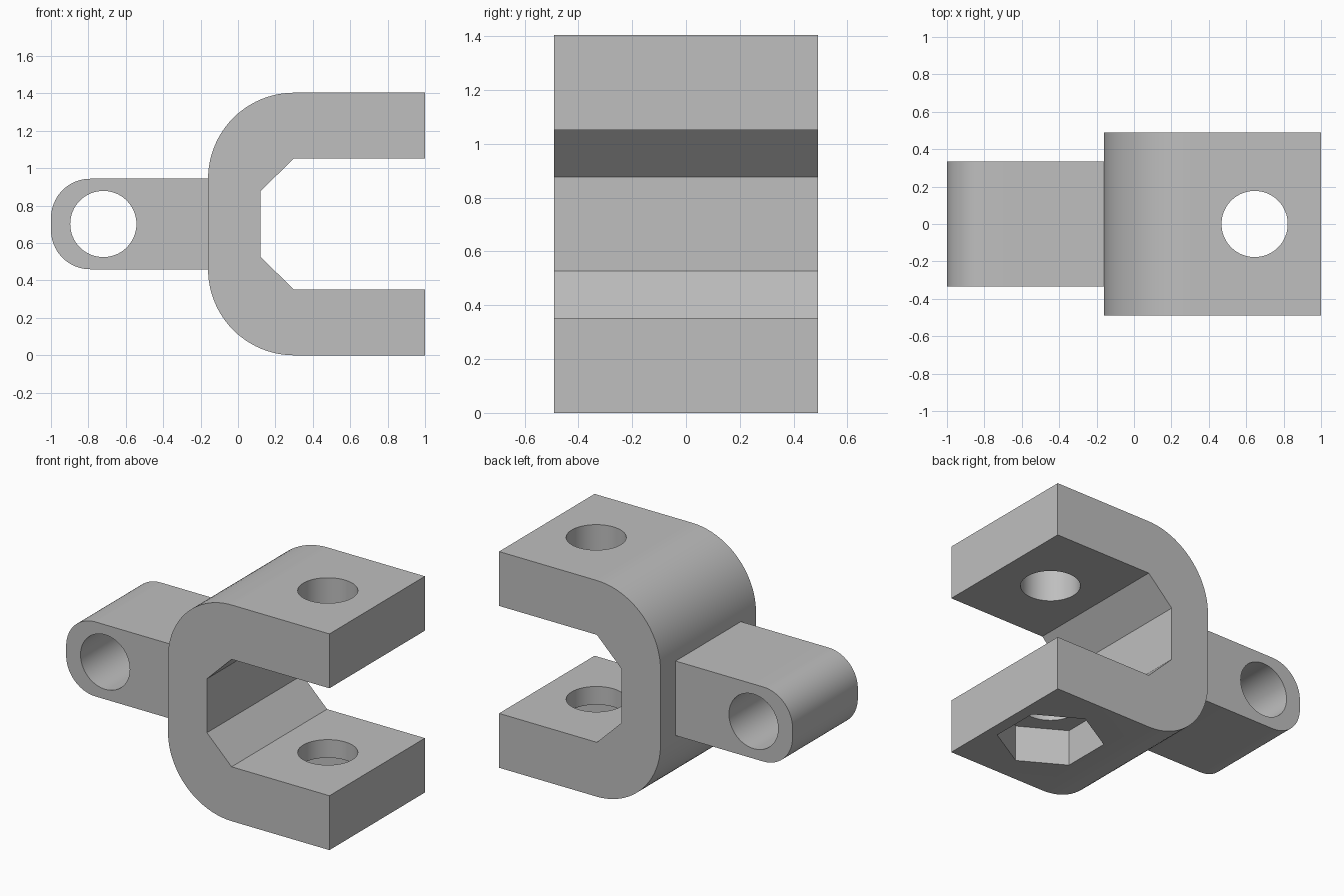
import bpy, bmesh
from math import sin, cos, pi, radians
from mathutils import Matrix

old = bpy.data.objects.get("Cube")
if old:
    bpy.data.objects.remove(old)

# Single colour
steel = bpy.data.materials.new("plain_grey")
steel.use_nodes = True
GREY = (0.52, 0.52, 0.52, 1)
steel.diffuse_color = GREY
steel.node_tree.nodes["Principled BSDF"].inputs["Base Color"].default_value = GREY

MID = 0.702      # height of the centre line
HALF_W = 0.49    # half width of the fork
BOLT_X = 0.645   # bolt axis


def new_object(name, bm):
    bmesh.ops.recalc_face_normals(bm, faces=bm.faces)
    mesh = bpy.data.meshes.new(name)
    bm.to_mesh(mesh)
    bm.free()
    mesh.materials.append(steel)
    obj = bpy.data.objects.new(name, mesh)
    bpy.context.collection.objects.link(obj)
    return obj


def extrude_profile(name, points, half_width):
    """Extrude an x-z outline along y."""
    bm = bmesh.new()
    face = bm.faces.new([bm.verts.new((x, -half_width, z)) for x, z in points])
    ext = bmesh.ops.extrude_face_region(bm, geom=[face])
    verts = [v for v in ext["geom"] if isinstance(v, bmesh.types.BMVert)]
    bmesh.ops.translate(bm, verts=verts, vec=(0, 2 * half_width, 0))
    return new_object(name, bm)


def prism(name, sides, radius, depth, location, rotation):
    bm = bmesh.new()
    bmesh.ops.create_cone(bm, cap_ends=True, segments=sides, radius1=radius,
                          radius2=radius, depth=depth,
                          matrix=Matrix.Translation(location) @ rotation)
    return new_object(name, bm)


def combine(obj, tool, operation):
    """Apply a boolean and discard the tool."""
    tool.hide_render = True
    mod = obj.modifiers.new(operation, 'BOOLEAN')
    mod.operation = operation
    mod.solver = 'EXACT'
    mod.object = tool
    bpy.ops.object.select_all(action='DESELECT')
    bpy.context.view_layer.objects.active = obj
    obj.select_set(True)
    bpy.ops.object.modifier_apply(modifier=mod.name)
    bpy.data.objects.remove(tool)


def arc(cx, cz, r, start, end, steps):
    angles = [radians(start + (end - start) * i / steps) for i in range(steps + 1)]
    return [(cx + r * cos(a), cz + r * sin(a)) for a in angles]


def mirrored(lower):
    """Close a lower half outline with its reflection about the centre line."""
    return lower + [(x, 2 * MID - z) for x, z in reversed(lower)]


# Fork: inner chamfer, lower arm, rounded outer corner, then mirrored upward
lower_fork = [(0.12, 0.527), (0.297, 0.353), (1, 0.353), (1, 0)]
lower_fork += arc(0.3, 0.46, 0.46, 270, 180, 24)
fork = extrude_profile("fork_bracket", mirrored(lower_fork), HALF_W)

# Eye tab: rounded end, buried slightly in the fork
lower_tab = [(-0.1, 0.46)] + arc(-0.79, 0.67, 0.21, 270, 180, 20)
tab = extrude_profile("eye_tab", mirrored(lower_tab), 0.335)
combine(fork, tab, 'UNION')

# Cross hole in the tab, bolt hole through both arms, hexagonal nut pocket below
across = Matrix.Rotation(pi / 2, 4, 'X')
upright = Matrix.Identity(4)
combine(fork, prism("tab_hole_cutter", 64, 0.177, 2, (-0.72, 0, MID), across), 'DIFFERENCE')
combine(fork, prism("bolt_hole_cutter", 64, 0.177, 4, (BOLT_X, 0, MID), upright), 'DIFFERENCE')
combine(fork, prism("nut_pocket_cutter", 6, 0.32, 0.47, (BOLT_X, 0, 0), upright), 'DIFFERENCE')

# Smooth the rounds, keep the edges crisp
bpy.ops.object.shade_smooth_by_angle(angle=radians(30))
